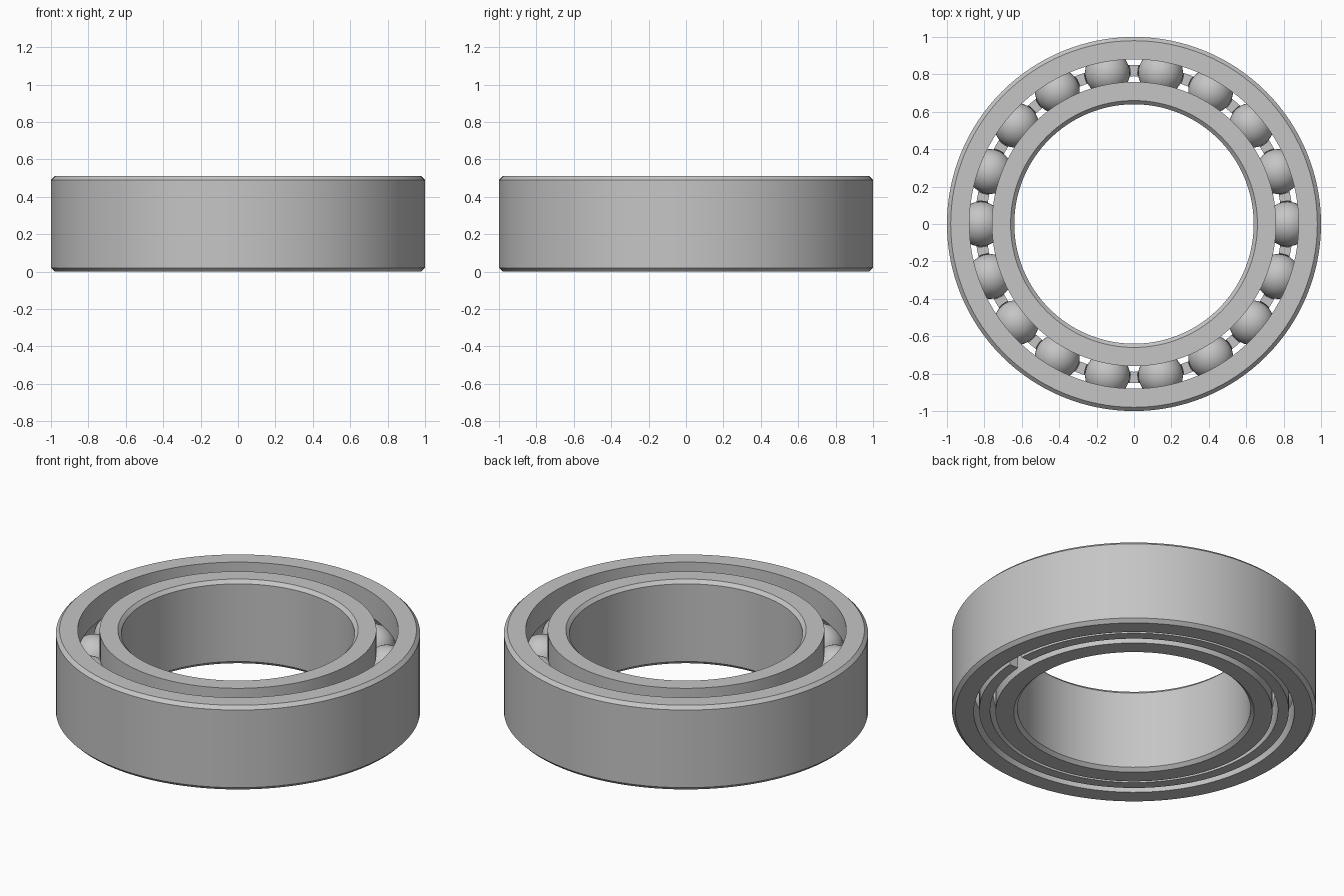
import bpy, bmesh, math
from mathutils import Matrix, Vector

cube = bpy.data.objects.get("Cube")
if cube:
    bpy.data.objects.remove(cube, do_unlink=True)

HEIGHT, MID = 0.51, 0.255
BALLS, PITCH, BALL_R = 18, 0.82, 0.12
CHAMFER, SEGMENTS = 0.02, 128

steel = bpy.data.materials.new("steel grey")
steel.use_nodes = True
colour = (0.56, 0.56, 0.56, 1)
steel.diffuse_color = colour
steel.node_tree.nodes["Principled BSDF"].inputs["Base Color"].default_value = colour


def make_object(name, bm):
    mesh = bpy.data.meshes.new(name)
    bmesh.ops.recalc_face_normals(bm, faces=bm.faces)
    bm.to_mesh(mesh)
    bm.free()
    mesh.materials.append(steel)
    obj = bpy.data.objects.new(name, mesh)
    bpy.context.collection.objects.link(obj)
    return obj


def smooth(obj):
    bpy.ops.object.select_all(action='DESELECT')
    obj.select_set(True)
    bpy.context.view_layer.objects.active = obj
    bpy.ops.object.shade_smooth_by_angle(angle=math.radians(30))


def revolve(name, profile):
    """Spin a closed (radius, height) profile about the z axis."""
    bm = bmesh.new()
    verts = [bm.verts.new((r, 0, z)) for r, z in profile]
    edges = [bm.edges.new((v, verts[i - 1])) for i, v in enumerate(verts)]
    bmesh.ops.spin(bm, geom=verts + edges, cent=(0, 0, 0), axis=(0, 0, 1),
                   angle=math.tau, steps=SEGMENTS, use_merge=True)
    bmesh.ops.remove_doubles(bm, verts=bm.verts, dist=1e-5)
    return make_object(name, bm)


def race_profile(side, race, bore):
    """Ring section: chamfered far wall, ball groove on the wall at race."""
    lean = math.acos(abs(race - PITCH) / BALL_R)
    groove = [(PITCH + side * BALL_R * math.cos(a), MID + BALL_R * math.sin(a))
              for a in (lean * (i / 8 - 1) for i in range(17))]
    inset = bore - side * CHAMFER
    return ([(race, 0)] + groove + [(race, HEIGHT), (inset, HEIGHT),
            (bore, HEIGHT - CHAMFER), (bore, CHAMFER), (inset, 0)])


def add_balls(bm, radius, u, v):
    for i in range(BALLS):
        turn = Matrix.Rotation(math.tau * i / BALLS, 4, 'Z')
        place = turn @ Matrix.Translation((PITCH, 0, MID))
        bmesh.ops.create_uvsphere(bm, u_segments=u, v_segments=v,
                                  radius=radius, matrix=place)


# Inner and outer races
smooth(revolve("outer_ring", race_profile(1, 0.88, 1.0)))
smooth(revolve("inner_ring", race_profile(-1, 0.76, 0.64)))

# Balls
bm = bmesh.new()
add_balls(bm, BALL_R, 32, 20)
smooth(make_object("balls", bm))

# Cage: thin ring, closed below, with ball pockets and one slot
cage = revolve("cage", [(0.79, 0.01), (0.85, 0.01), (0.85, MID), (0.79, MID)])
bm = bmesh.new()
add_balls(bm, BALL_R + 0.003, 32, 20)
pockets = make_object("pocket_cutter", bm)
bm = bmesh.new()
bmesh.ops.create_cube(bm, size=1, matrix=Matrix.Translation((PITCH, 0, 0.09))
                      @ Matrix.Diagonal(Vector((0.2, 0.1, 0.22, 1))))
slot = make_object("slot_cutter", bm)
bpy.context.view_layer.objects.active = cage
for cutter in (pockets, slot):
    cut = cage.modifiers.new("cut", 'BOOLEAN')
    cut.operation, cut.solver, cut.object = 'DIFFERENCE', 'EXACT', cutter
    bpy.ops.object.modifier_apply(modifier=cut.name)
    bpy.data.objects.remove(cutter, do_unlink=True)
smooth(cage)
